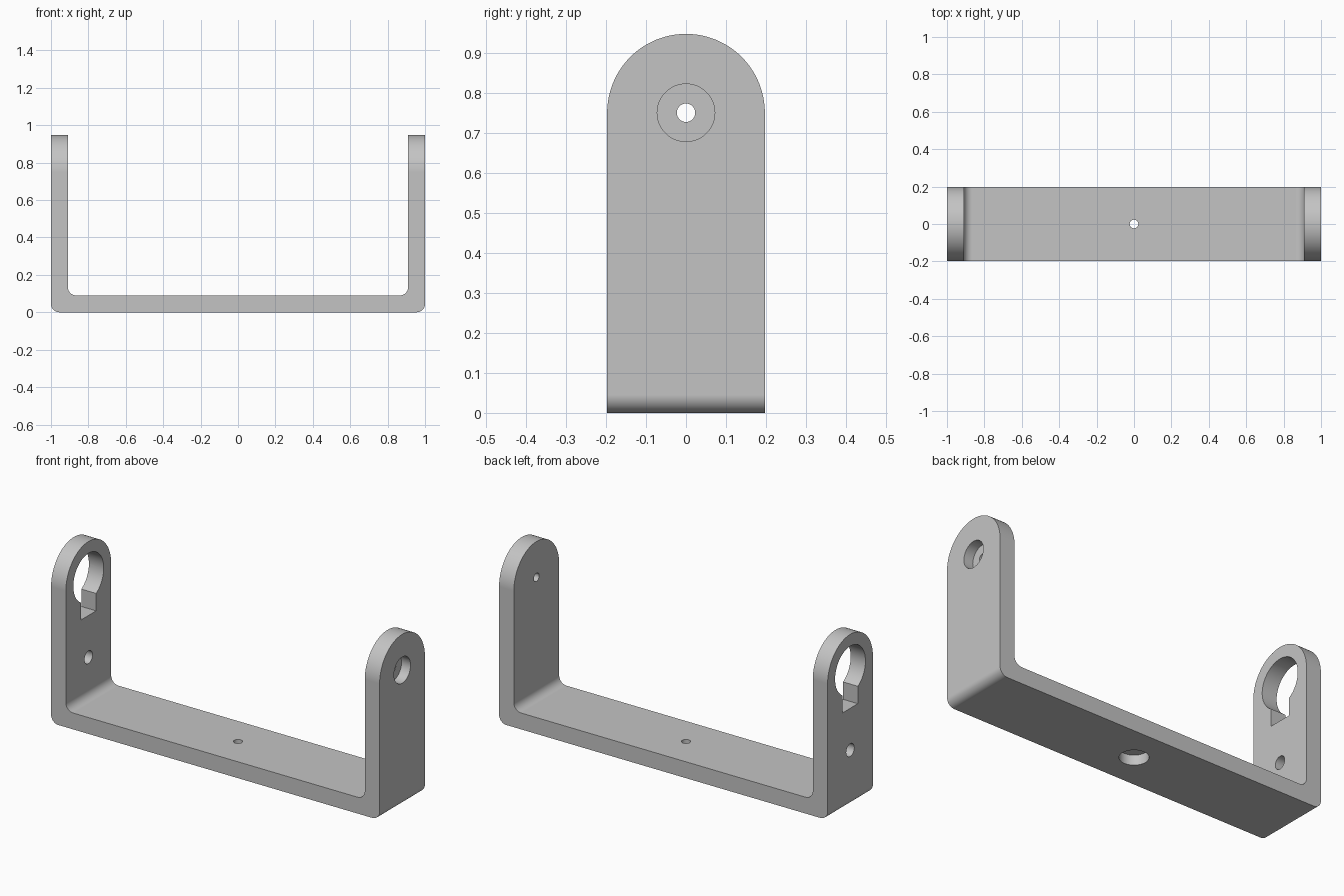
import bpy, bmesh
from math import sin, cos, pi, radians, asin

cube = bpy.data.objects.get("Cube")
if cube:
    bpy.data.objects.remove(cube)

HALF_W, PIVOT_Z = 0.197, 0.75      # half strap width, pivot height
THICK, FILLET = 0.09, 0.045        # strap thickness, bend radius
BORE_R, PIN_R, BORE_DEPTH = 0.072, 0.023, 0.055

grey = bpy.data.materials.new("plain grey")
grey.use_nodes = True
colour = (0.55, 0.55, 0.55, 1)
grey.diffuse_color = colour
grey.node_tree.nodes["Principled BSDF"].inputs["Base Color"].default_value = colour


def arc(cx, cy, r, start, end, n):
    """Points on an arc, angles in degrees."""
    angles = [radians(start + (end - start) * i / n) for i in range(n + 1)]
    return [(cx + r * cos(a), cy + r * sin(a)) for a in angles]


def prism(name, outline, axis, lo, hi):
    """Extrude a 2D outline along the given axis from lo to hi."""
    place = {"x": lambda a, b, d: (d, a, b),
             "y": lambda a, b, d: (a, d, b),
             "z": lambda a, b, d: (a, b, d)}[axis]
    bm = bmesh.new()
    low = [bm.verts.new(place(a, b, lo)) for a, b in outline]
    high = [bm.verts.new(place(a, b, hi)) for a, b in outline]
    bm.faces.new(low)
    bm.faces.new(high)
    for i in range(len(low)):
        j = (i + 1) % len(low)
        bm.faces.new((low[i], low[j], high[j], high[i]))
    bmesh.ops.recalc_face_normals(bm, faces=bm.faces)
    mesh = bpy.data.meshes.new(name)
    bm.to_mesh(mesh)
    bm.free()
    mesh.materials.append(grey)
    obj = bpy.data.objects.new(name, mesh)
    bpy.context.collection.objects.link(obj)
    return obj


def circle(cx, cy, r, n=48):
    return arc(cx, cy, r, 0, 360, n)[:-1]


def cut(target, cutter, operation="DIFFERENCE"):
    cutter.hide_render = True
    mod = target.modifiers.new("cut", "BOOLEAN")
    mod.operation, mod.object, mod.solver = operation, cutter, "EXACT"
    bpy.context.view_layer.objects.active = target
    bpy.ops.object.modifier_apply(modifier=mod.name)
    bpy.data.objects.remove(cutter)


# U-shaped strap with rounded bends
inner = 1 - THICK
right_half = (arc(1 - FILLET, FILLET, FILLET, -90, 0, 10)
              + [(1, 1.1), (inner, 1.1)]
              + arc(inner - FILLET, THICK + FILLET, FILLET, 0, -90, 10))
left_half = [(-x, z) for x, z in reversed(right_half)]
bracket = prism("u_bracket", right_half + left_half, "y", -0.4, 0.4)

# Trim to width and round the arm tops
dome = arc(0, PIVOT_Z, HALF_W, 0, 180, 64)
trim = [(-HALF_W, -0.2), (HALF_W, -0.2)] + dome
cut(bracket, prism("arm_trim", trim, "x", -1.2, 1.2), "INTERSECT")

# Keyhole and small round hole in the right arm
key_r, slot = 0.132, 0.066
side = asin(slot / key_r) * 180 / pi
keyhole = arc(0, PIVOT_Z, key_r, side - 90, 270 - side, 64)
keyhole += [(-slot, 0.54), (slot, 0.54)]
cut(bracket, prism("keyhole_cutter", keyhole, "x", -1.1, -0.8))
cut(bracket, prism("small_hole_cutter", circle(0, 0.31, 0.035), "x", -1.1, -0.8))

# Counterbored pin hole in the left arm
cut(bracket, prism("arm_bore", circle(0, PIVOT_Z, BORE_R), "x", 1 - BORE_DEPTH, 1.1))
cut(bracket, prism("arm_pin_hole", circle(0, PIVOT_Z, PIN_R), "x", 0.8, 1.1))

# Counterbored screw hole in the base, opening downwards
cut(bracket, prism("base_bore", circle(0, 0, BORE_R), "z", -0.1, BORE_DEPTH))
cut(bracket, prism("base_screw_hole", circle(0, 0, PIN_R), "z", -0.1, 0.2))

# Smooth bends and holes, keep flat faces flat
bpy.ops.object.select_all(action="DESELECT")
bracket.select_set(True)
bpy.context.view_layer.objects.active = bracket
bpy.ops.object.shade_smooth_by_angle(angle=radians(30))
weighted = bracket.modifiers.new("flat_normals", "WEIGHTED_NORMAL")
weighted.keep_sharp = True
